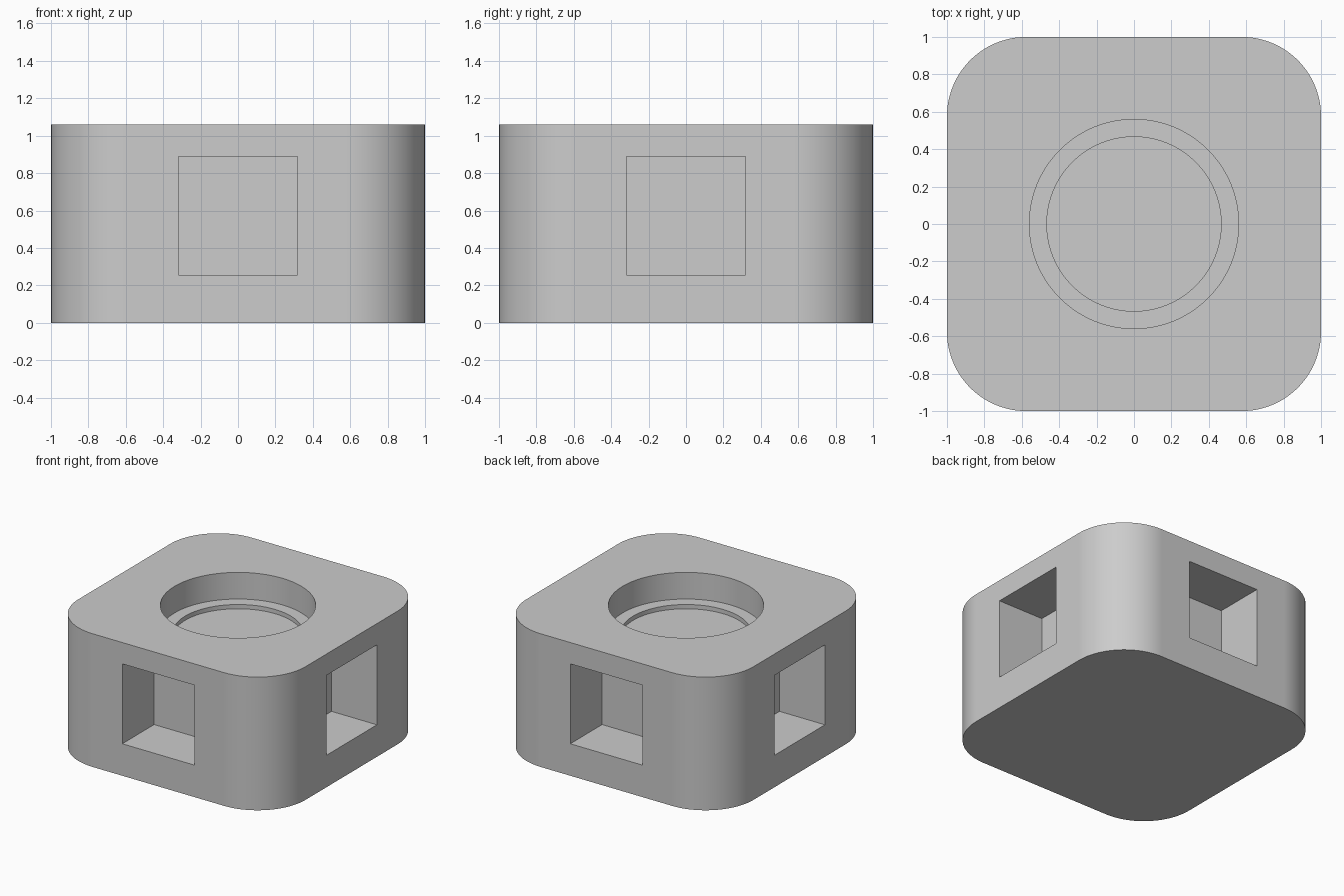
import bpy
import bmesh
import math

UNIT = 1 / 23.6            # design units to scene units
HALF = 1.0
HEIGHT = 25 * UNIT

if "Cube" in bpy.data.objects:
    bpy.data.objects.remove(bpy.data.objects["Cube"], do_unlink=True)

# Single grey material
grey = bpy.data.materials.new("light_grey")
grey.use_nodes = True
colour = (0.604, 0.604, 0.604, 1)
grey.diffuse_color = colour
grey.node_tree.nodes["Principled BSDF"].inputs["Base Color"].default_value = colour


def box(name, size, centre):
    bpy.ops.mesh.primitive_cube_add(size=1, location=centre)
    obj = bpy.context.object
    obj.name = name
    obj.scale = size
    bpy.ops.object.transform_apply(location=True, rotation=True, scale=True)
    return obj


def cylinder(name, radius, bottom, top):
    bpy.ops.mesh.primitive_cylinder_add(
        vertices=128, radius=radius, depth=top - bottom,
        location=(0, 0, (bottom + top) / 2))
    obj = bpy.context.object
    obj.name = name
    return obj


def cut(target, cutter):
    mod = target.modifiers.new("cut", 'BOOLEAN')
    mod.operation = 'DIFFERENCE'
    mod.solver = 'EXACT'
    mod.object = cutter
    bpy.context.view_layer.objects.active = target
    bpy.ops.object.modifier_apply(modifier=mod.name)
    bpy.data.objects.remove(cutter, do_unlink=True)


# Block with rounded vertical corners
body = box("rounded_block", (2 * HALF, 2 * HALF, HEIGHT), (0, 0, HEIGHT / 2))
bm = bmesh.new()
bm.from_mesh(body.data)
uprights = [e for e in bm.edges
            if abs(e.verts[0].co.z - e.verts[1].co.z) > HEIGHT / 2]
bmesh.ops.bevel(bm, geom=uprights, offset=10 * UNIT, segments=24,
                profile=0.5, affect='EDGES')
bm.to_mesh(body.data)
bm.free()
body.data.materials.clear()
body.data.materials.append(grey)

# Square pocket in each of the four sides
width = 15 * UNIT
depth = 0.4
overlap = 0.1
middle = HALF - depth + (depth + overlap) / 2
for i in range(4):
    turn = i * math.pi / 2
    dx, dy = round(math.cos(turn)), round(math.sin(turn))
    size = (depth + overlap if dx else width,
            depth + overlap if dy else width, width)
    cut(body, box("pocket_cutter", size,
                  (dx * middle, dy * middle, 6 * UNIT + width / 2)))

# Round recess in the top, with a narrow ledge and a shallow step
ledge = HEIGHT - 5 * UNIT
cut(body, cylinder("recess_cutter", 13.2 * UNIT, ledge, HEIGHT + overlap))
cut(body, cylinder("step_cutter", 11 * UNIT, ledge - 0.8 * UNIT, ledge + overlap))

# Smooth curved walls, crisp edges, flat planes
bpy.ops.object.select_all(action='DESELECT')
body.select_set(True)
bpy.context.view_layer.objects.active = body
bpy.ops.object.shade_smooth_by_angle(angle=math.radians(30))
weighted = body.modifiers.new("flat_planes", 'WEIGHTED_NORMAL')
weighted.keep_sharp = True
